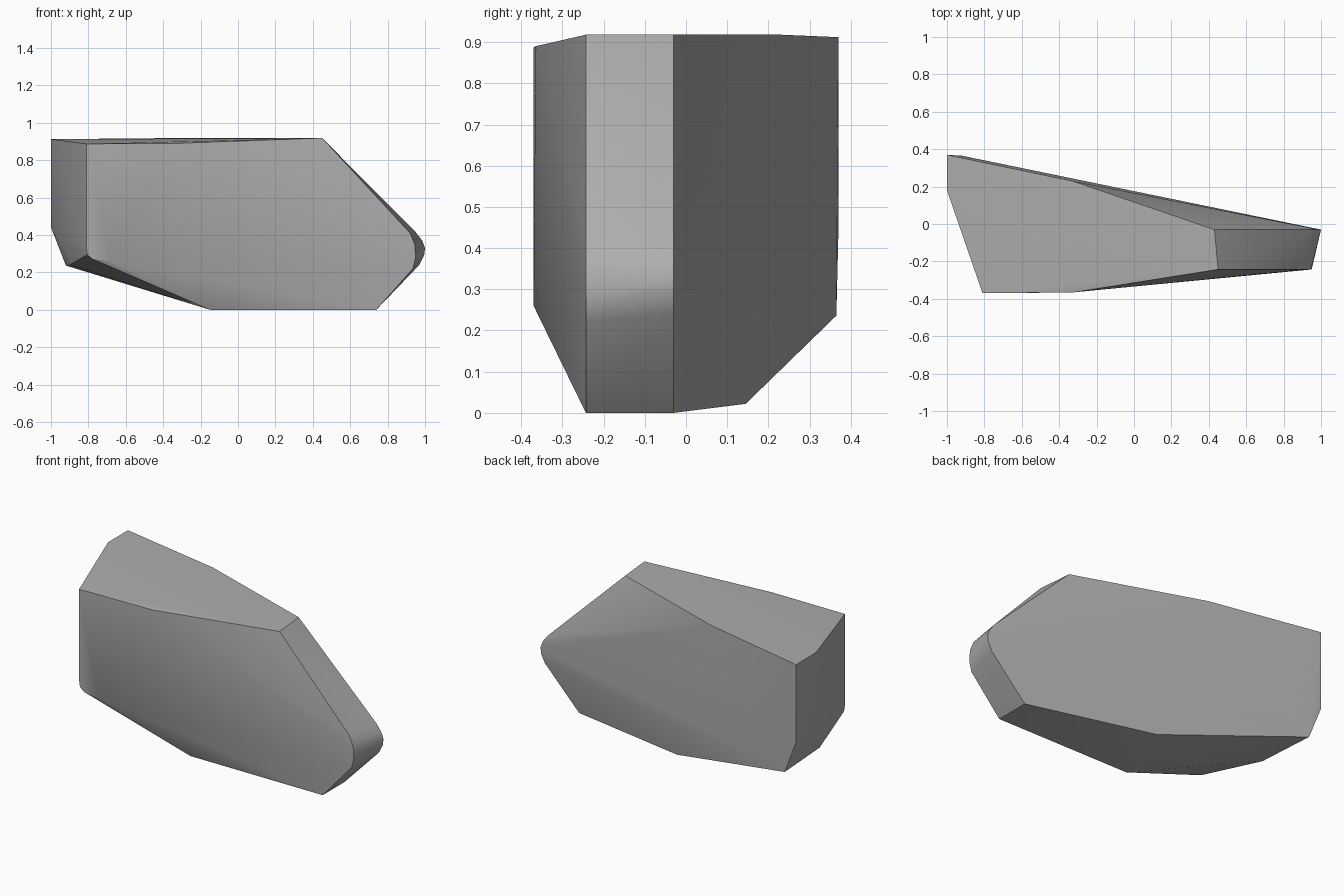
import bpy, bmesh, math

cube = bpy.data.objects.get("Cube")
if cube:
    bpy.data.objects.remove(cube, do_unlink=True)

# Stone material
stone = bpy.data.materials.new("stone grey")
stone.use_nodes = True
colour = (0.42, 0.42, 0.42, 1)
stone.diffuse_color = colour
bsdf = next(n for n in stone.node_tree.nodes if n.type == "BSDF_PRINCIPLED")
bsdf.inputs["Base Color"].default_value = colour
bsdf.inputs["Roughness"].default_value = 0.9

# Outline of the broad front, with rounded lower corner and nose
front = [(-0.81, -0.37, 0.887), (-0.32, -0.365, 0.89), (0.45, -0.243, 0.918),
         (0.92, -0.243, 0.41), (0.945, -0.243, 0.35), (0.95, -0.243, 0.28),
         (0.935, -0.243, 0.22), (0.74, -0.243, 0), (-0.15, -0.243, 0),
         (-0.68, -0.37, 0.26), (-0.78, -0.37, 0.272), (-0.805, -0.37, 0.295),
         (-0.81, -0.37, 0.33)]
# Outline of the slanting back
back = [(-1, 0.37, 0.912), (-0.33, 0.23, 0.918), (0.43, -0.03, 0.918),
        (0.95, -0.03, 0.415), (0.985, -0.03, 0.37), (1, -0.03, 0.33),
        (0.995, -0.03, 0.29), (0.97, -0.03, 0.24), (0.74, -0.03, 0),
        (-0.04, 0.145, 0.022), (-0.92, 0.365, 0.236), (-1, 0.37, 0.44)]
# Corners of the blunt end
end = [(-1, 0.18, 0.912), (-1, 0.18, 0.44), (-0.9, 0, 0.24)]

# Wrap the outlines into one faceted stone
bm = bmesh.new()
for point in front + back + end:
    bm.verts.new(point)
hull = bmesh.ops.convex_hull(bm, input=bm.verts[:])
loose = {g for g in hull["geom_interior"] + hull["geom_unused"]
         if isinstance(g, bmesh.types.BMVert)}
bmesh.ops.delete(bm, geom=list(loose), context="VERTS")
bmesh.ops.dissolve_limit(bm, angle_limit=math.radians(1),
                         verts=bm.verts[:], edges=bm.edges[:])
bmesh.ops.recalc_face_normals(bm, faces=bm.faces[:])
mesh = bpy.data.meshes.new("boulder")
bm.to_mesh(mesh)
bm.free()
mesh.materials.append(stone)
boulder = bpy.data.objects.new("boulder", mesh)
bpy.context.collection.objects.link(boulder)

# Soft faces with crisp main edges
bpy.ops.object.select_all(action="DESELECT")
boulder.select_set(True)
bpy.context.view_layer.objects.active = boulder
bpy.ops.object.shade_smooth_by_angle(angle=math.radians(32))
